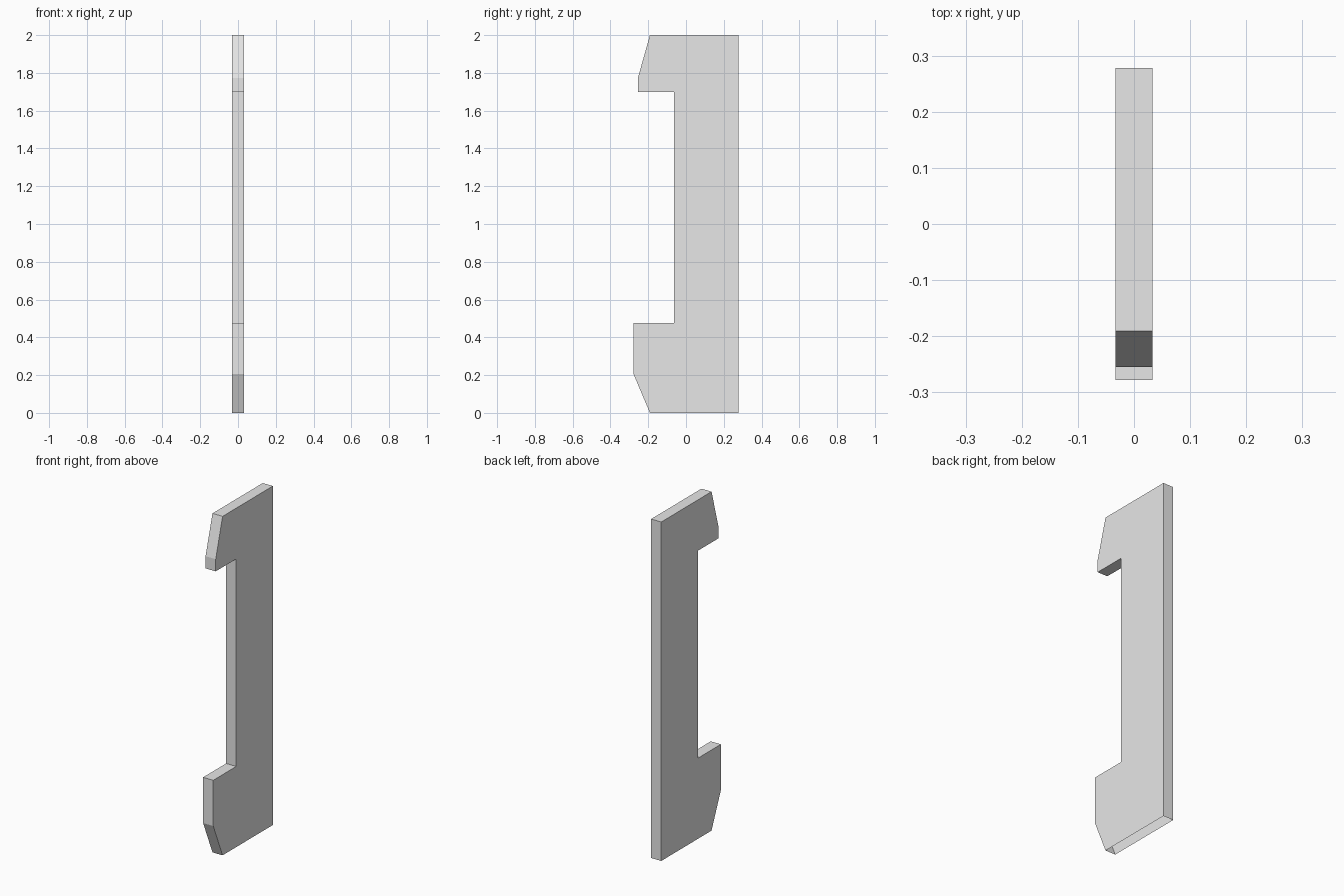
import bpy
import bmesh

cube = bpy.data.objects.get("Cube")
if cube:
    bpy.data.objects.remove(cube, do_unlink=True)

HALF_WIDTH = 0.033

# Side outline (y, z): straight back, upper hook and lower foot at the front
OUTLINE = [
    (0.278, 0), (0.278, 2), (-0.191, 2), (-0.255, 1.772), (-0.255, 1.70),
    (-0.064, 1.70), (-0.064, 0.476), (-0.278, 0.476), (-0.278, 0.206), (-0.191, 0),
]

# Plain grey
grey = bpy.data.materials.new("light_grey")
grey.use_nodes = True
colour = (0.8, 0.8, 0.8, 1)
grey.diffuse_color = colour
grey.node_tree.nodes["Principled BSDF"].inputs["Base Color"].default_value = colour

# Flat bracket plate: outline extruded across x
bm = bmesh.new()
side = bm.faces.new([bm.verts.new((-HALF_WIDTH, y, z)) for y, z in OUTLINE])
extruded = bmesh.ops.extrude_face_region(bm, geom=[side], use_keep_orig=True)
moved = [v for v in extruded["geom"] if isinstance(v, bmesh.types.BMVert)]
bmesh.ops.translate(bm, verts=moved, vec=(2 * HALF_WIDTH, 0, 0))
bmesh.ops.recalc_face_normals(bm, faces=bm.faces[:])

# The underside of the foot is left open
underside = [f for f in bm.faces if all(v.co.z < 0.001 for v in f.verts)]
bmesh.ops.delete(bm, geom=underside, context='FACES_ONLY')

mesh = bpy.data.meshes.new("bracket_plate")
bm.to_mesh(mesh)
bm.free()
mesh.materials.append(grey)
plate = bpy.data.objects.new("bracket_plate", mesh)
bpy.context.collection.objects.link(plate)
